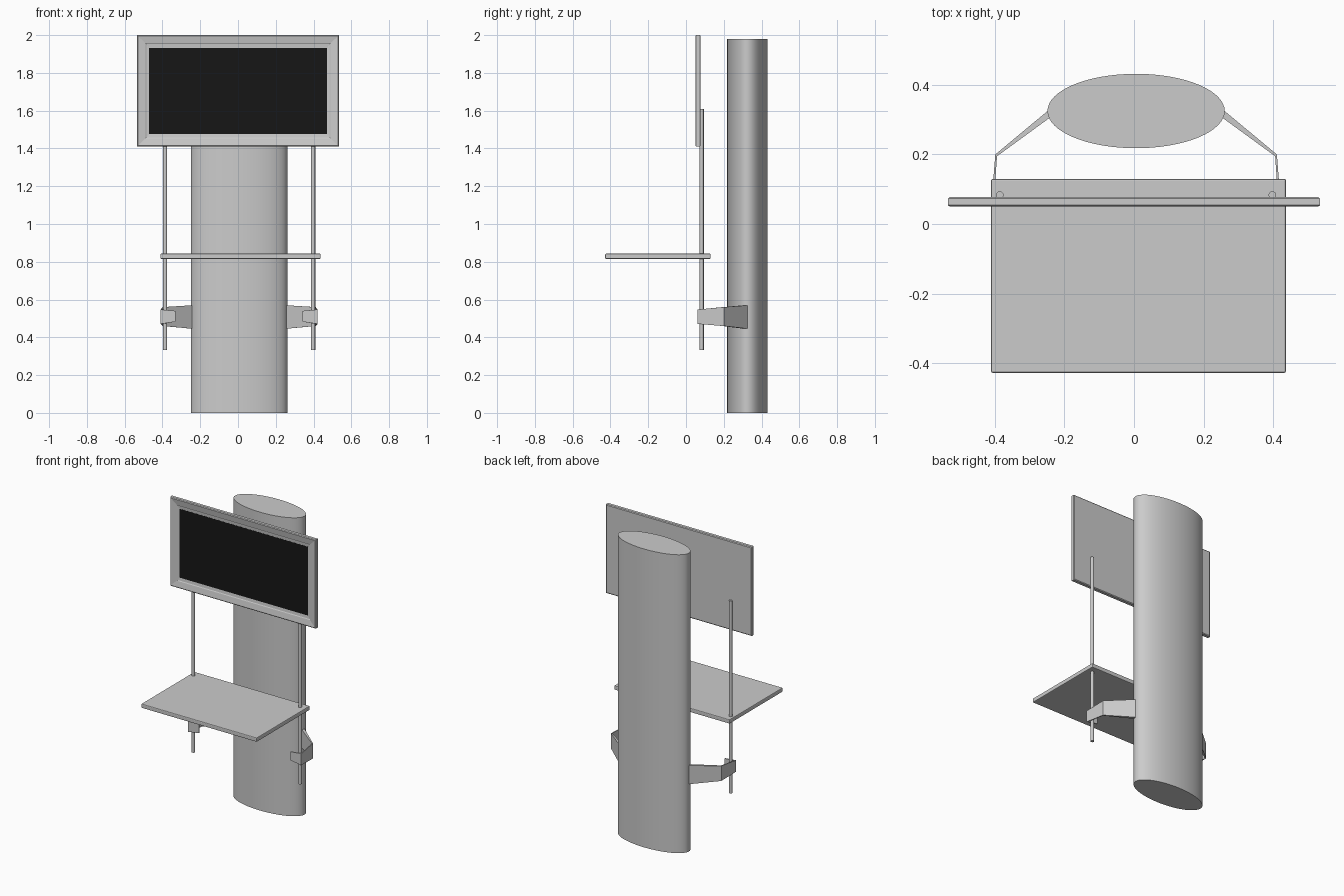
import bpy, bmesh, math

if "Cube" in bpy.data.objects:
    bpy.data.objects.remove(bpy.data.objects["Cube"])

CX = 0.006  # centre line of column, rods and brackets


def make_object(name, bm):
    bmesh.ops.recalc_face_normals(bm, faces=bm.faces)
    mesh = bpy.data.meshes.new(name)
    bm.to_mesh(mesh)
    bm.free()
    obj = bpy.data.objects.new(name, mesh)
    bpy.context.collection.objects.link(obj)
    return obj


def loft(name, rings, material=None):
    """Skin a list of closed rings and cap both ends."""
    bm = bmesh.new()
    loops = [[bm.verts.new(p) for p in ring] for ring in rings]
    n = len(loops[0])
    for a, b in zip(loops, loops[1:]):
        for i in range(n):
            j = (i + 1) % n
            bm.faces.new((a[i], a[j], b[j], b[i]))
    bm.faces.new(loops[0])
    bm.faces.new(loops[-1][::-1])
    obj = make_object(name, bm)
    if material:
        obj.data.materials.append(material)
    return obj


def cylinder(name, x, y, rx, ry, z0, z1, sides):
    def ring(z):
        return [(x + rx * math.cos(2 * math.pi * i / sides),
                 y + ry * math.sin(2 * math.pi * i / sides), z) for i in range(sides)]
    obj = loft(name, [ring(z0), ring(z1)])
    bpy.ops.object.select_all(action='DESELECT')
    obj.select_set(True)
    bpy.context.view_layer.objects.active = obj
    bpy.ops.object.shade_smooth_by_angle(angle=math.radians(35))
    return obj


def screen_ring(hx, hz, y):
    zc = 1.705
    return [(-hx, y, zc - hz), (hx, y, zc - hz), (hx, y, zc + hz), (-hx, y, zc + hz)]


# Elliptical column
cylinder("column", CX, 0.325, 0.255, 0.107, 0, 1.98, 64)

# Screen frame: back, rounded rim, inward slope, inner lip
loft("screen_frame", [screen_ring(*r) for r in (
    (0.530, 0.290, 0.077), (0.535, 0.295, 0.073), (0.535, 0.295, 0.054),
    (0.530, 0.290, 0.050), (0.490, 0.252, 0.057), (0.485, 0.247, 0.060),
    (0.472, 0.229, 0.062))])

# Black display
black = bpy.data.materials.new("display_black")
black.diffuse_color = (0.008, 0.008, 0.008, 1)
black.use_nodes = True
black.node_tree.nodes["Principled BSDF"].inputs["Base Color"].default_value = black.diffuse_color
loft("display", [screen_ring(0.472, 0.228, 0.066), screen_ring(0.472, 0.228, 0.061)], black)

# Shelf with softened edges
bm = bmesh.new()
bmesh.ops.create_cube(bm, size=1)
for v in bm.verts:
    v.co = (0.013 + v.co.x * 0.848, -0.149 + v.co.y * 0.558, 0.829 + v.co.z * 0.028)
bmesh.ops.bevel(bm, geom=bm.edges[:], offset=0.005, segments=2, profile=0.5, affect='EDGES')
make_object("shelf", bm)

# Bracket stations: outer x, y, inner x, y, bottom z, top z
stations = [
    (0.245, 0.333, 0.245, 0.308, 0.445, 0.570),
    (0.405, 0.200, 0.400, 0.195, 0.460, 0.560),
    (0.416, 0.060, 0.409, 0.067, 0.471, 0.547),
    (0.336, 0.060, 0.336, 0.067, 0.483, 0.540),
]
for side, s in (("left", -1), ("right", 1)):
    cylinder(side + "_rod", CX + s * 0.392, 0.083, 0.011, 0.011, 0.334, 1.61, 16)
    # Tapered strap from column, hooking round the rod
    loft(side + "_bracket", [
        [(CX + s * ox, oy, z0), (CX + s * ix, iy, z0),
         (CX + s * ix, iy, z1), (CX + s * ox, oy, z1)]
        for ox, oy, ix, iy, z0, z1 in stations])
